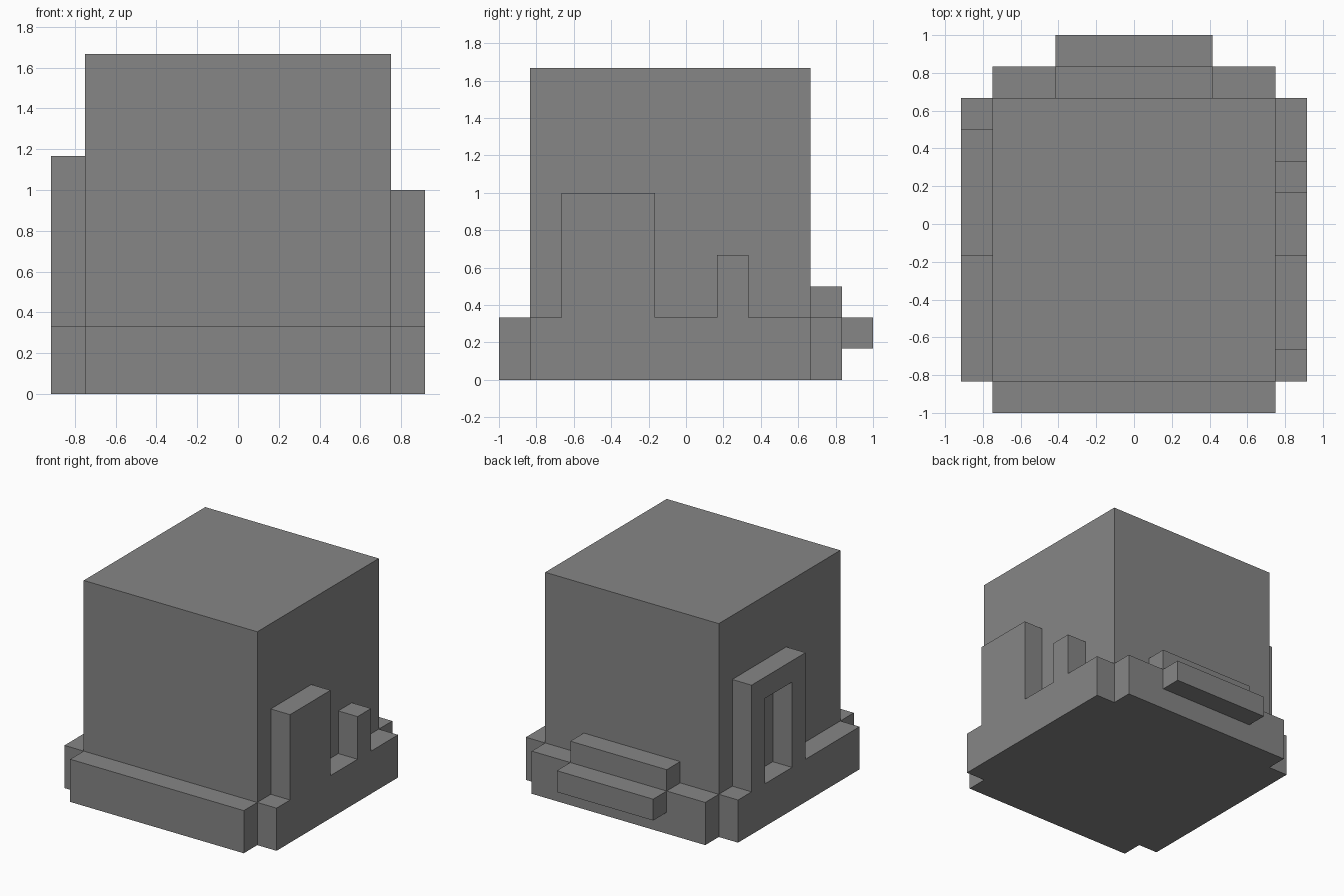
import bpy
import bmesh

U = 1 / 6  # the whole model sits on a grid of this size

default = bpy.data.objects.get("Cube")
if default:
    bpy.data.objects.remove(default)

grey = bpy.data.materials.new("plain grey")
grey.use_nodes = True
COLOUR = (0.24, 0.24, 0.24, 1)
grey.diffuse_color = COLOUR
grey.node_tree.nodes["Principled BSDF"].inputs["Base Color"].default_value = COLOUR


def prism(name, loops, axis, start, end):
    """Fill closed outlines (the first outer, others holes) and extrude along x or y."""
    bm = bmesh.new()

    def place(a, z):
        return (start * U, a * U, z * U) if axis == 0 else (a * U, start * U, z * U)

    edges = []
    for loop in loops:
        verts = [bm.verts.new(place(a, z)) for a, z in loop]
        edges += [bm.edges.new((v, verts[i - 1])) for i, v in enumerate(verts)]
    if len(loops) == 1:
        bm.faces.new(verts)
    else:
        bmesh.ops.triangle_fill(bm, edges=edges, use_beauty=True)
    result = bmesh.ops.extrude_face_region(bm, geom=bm.faces[:], use_keep_orig=True)
    shift = [0, 0, 0]
    shift[axis] = (end - start) * U
    moved = [g for g in result["geom"] if isinstance(g, bmesh.types.BMVert)]
    bmesh.ops.translate(bm, verts=moved, vec=shift)
    bmesh.ops.recalc_face_normals(bm, faces=bm.faces)
    mesh = bpy.data.meshes.new(name)
    bm.to_mesh(mesh)
    bm.free()
    mesh.materials.append(grey)
    obj = bpy.data.objects.new(name, mesh)
    bpy.context.collection.objects.link(obj)
    return obj


def rect(a0, a1, z0, z1):
    return [(a0, z0), (a1, z0), (a1, z1), (a0, z1)]


# Main block and the low front and back ledges
prism("main_block", [rect(-4.5, 4.5, 0, 10)], 1, -5, 4)
prism("front_ledge", [rect(-4.5, 4.5, 0, 2)], 1, -6, -5)
prism("back_ledge", [rect(-4.5, 4.5, 0, 2)], 1, 4, 5)

# Raised step and overhanging shelf at the back
prism("back_step", [rect(-2.5, 2.5, 2, 3)], 1, 4, 5)
prism("back_shelf", [rect(-2.5, 2.5, 1, 2)], 1, 5, 6)

# Side panel at +x with a tall tower and a short post
tower_side = [(-5, 0), (4, 0), (4, 2), (2, 2), (2, 4), (1, 4), (1, 2),
              (-1, 2), (-1, 6), (-4, 6), (-4, 2), (-5, 2)]
prism("left_side_panel", [tower_side], 0, 4.5, 5.5)

# Side panel at -x with a framed opening
frame_side = [(-5, 0), (4, 0), (4, 2), (3, 2), (3, 7), (-1, 7), (-1, 2), (-5, 2)]
prism("right_side_frame", [frame_side, rect(0, 2, 2, 6)], 0, -5.5, -4.5)
